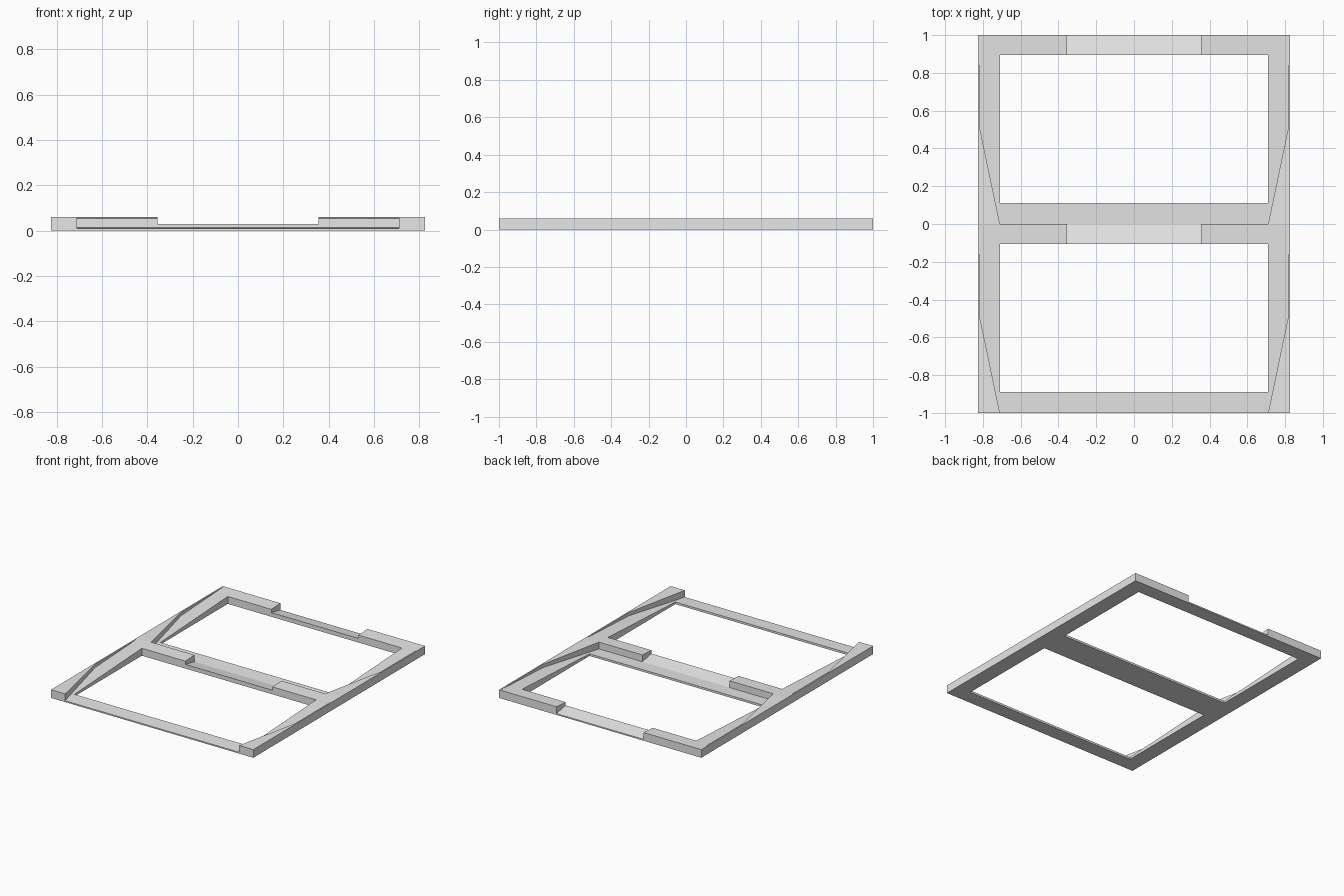
import bpy
import bmesh

cube = bpy.data.objects.get("Cube")
if cube:
    bpy.data.objects.remove(cube, do_unlink=True)

# Main dimensions
HALF_W, WALL_X, HOLE_X, NOTCH_X = 0.825, 0.815, 0.71, 0.355
HOLE_FRONT, HOLE_BACK = 0.11, 0.895
LOW, MID, HIGH = 0.01, 0.03, 0.06

grey = bpy.data.materials.new("plain_grey")
grey.use_nodes = True
grey.diffuse_color = (0.8, 0.8, 0.8, 1)
grey.node_tree.nodes["Principled BSDF"].inputs["Base Color"].default_value = (0.8, 0.8, 0.8, 1)


def prism(name, outline, height, offset=0.0):
    """Solid standing on the ground with its top given by height(y)."""
    bm = bmesh.new()
    bottom = [bm.verts.new((x, y + offset, 0)) for x, y in outline]
    top = [bm.verts.new((x, y + offset, height(y))) for x, y in outline]
    bm.faces.new(bottom)
    bm.faces.new(top)
    for i in range(len(outline)):
        j = (i + 1) % len(outline)
        bm.faces.new((bottom[i], bottom[j], top[j], top[i]))
    bmesh.ops.recalc_face_normals(bm, faces=bm.faces)
    mesh = bpy.data.meshes.new(name)
    bm.to_mesh(mesh)
    bm.free()
    mesh.materials.append(grey)
    obj = bpy.data.objects.new(name, mesh)
    bpy.context.collection.objects.link(obj)
    return obj


def mirrored(half):
    """Close a right-hand outline with its mirror image."""
    return half + [(-x, y) for x, y in reversed(half)]


def ramp(y):
    return LOW + (HIGH - LOW) * y


def notch(y):
    return MID + (LOW - MID) * (y - HOLE_BACK) / (1 - HOLE_BACK)


# Full-height outer rails with a tapered inner wall in each bay
rail = [(HALF_W, -1), (HALF_W, 1), (WALL_X, 1), (WALL_X, 0.5), (HOLE_X, 0),
        (WALL_X, 0), (WALL_X, -0.5), (HOLE_X, -1)]
for side, sign in (("left", 1), ("right", -1)):
    prism(side + "_rail", [(sign * x, y) for x, y in rail], lambda y: HIGH)

# Sloping tray around each opening, ending in two raised blocks
tray = mirrored([(HOLE_X, 0), (WALL_X, 0.5), (WALL_X, 1), (NOTCH_X, 1),
                 (NOTCH_X, HOLE_BACK), (HOLE_X, HOLE_BACK), (HOLE_X, HOLE_FRONT)])
# Low bar between the blocks, falling towards the back
bar = mirrored([(NOTCH_X, HOLE_BACK), (NOTCH_X, 1)])
for bay, offset in (("front", -1), ("back", 0)):
    prism(bay + "_tray", tray, ramp, offset)
    prism(bay + "_notch_bar", bar, notch, offset)
